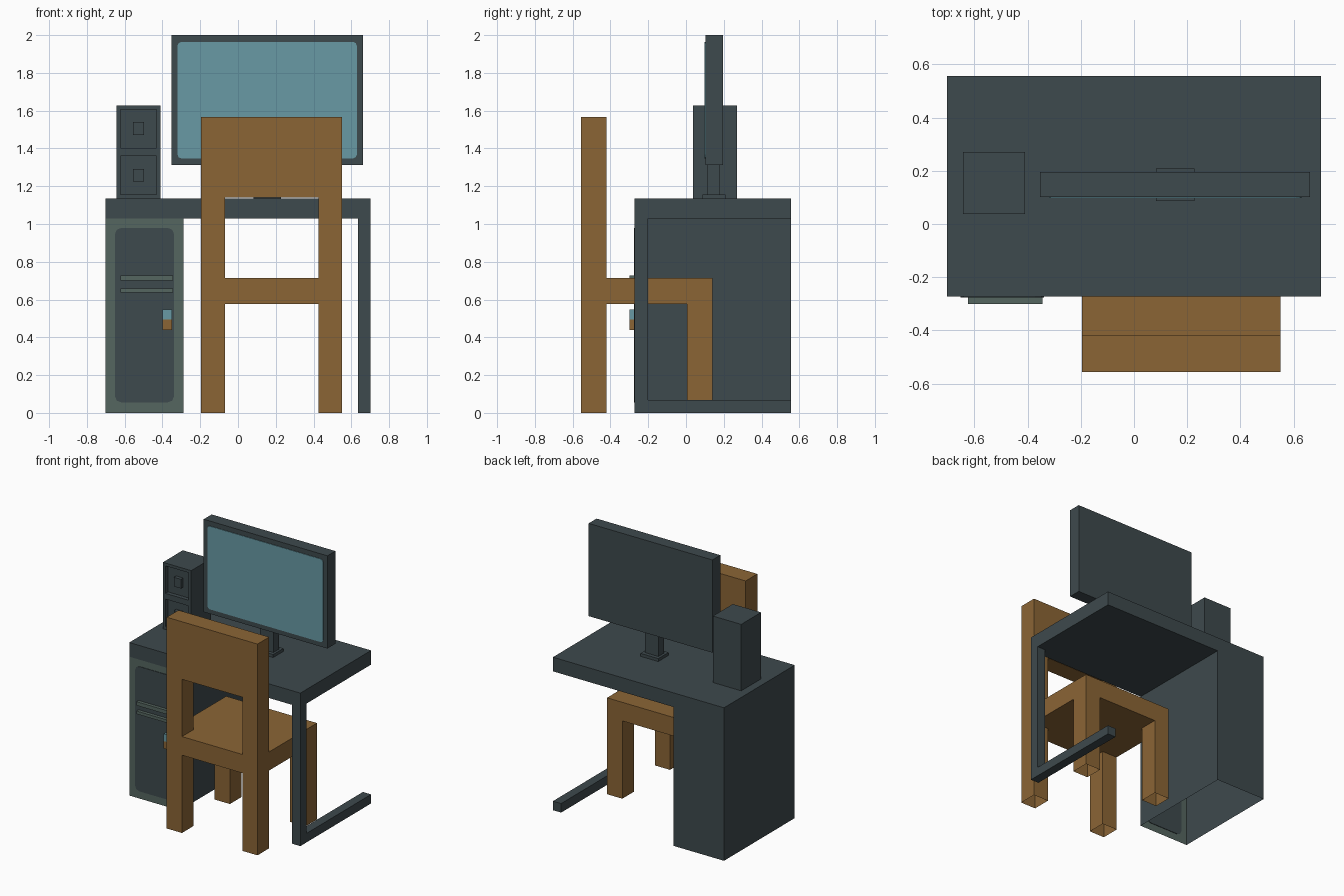
import bpy
import bmesh

cube = bpy.data.objects.get("Cube")
if cube:
    bpy.data.objects.remove(cube, do_unlink=True)


def make_material(name, rgb):
    mat = bpy.data.materials.new(name)
    mat.use_nodes = True
    colour = (*rgb, 1.0)
    mat.diffuse_color = colour
    mat.node_tree.nodes["Principled BSDF"].inputs["Base Color"].default_value = colour
    return mat


CHARCOAL = make_material("charcoal", (0.048, 0.067, 0.074))
GREEN = make_material("grey_green", (0.091, 0.133, 0.117))
WOOD = make_material("wood", (0.258, 0.130, 0.036))
BLUE = make_material("screen_blue", (0.138, 0.323, 0.376))


def box(name, mat, x, y, z, open_bottom=False, front=None, corner=0.0, recesses=()):
    """Box from ranges; corner rounds the edges along y, recesses sink the front."""
    bm = bmesh.new()
    bmesh.ops.create_cube(bm, size=1)
    for v in bm.verts:
        v.co = [lo + (c + 0.5) * (hi - lo) for c, (lo, hi) in zip(v.co, (x, y, z))]
    if corner:
        along_y = [e for e in bm.edges
                   if abs(e.verts[0].co.y - e.verts[1].co.y) > 0.5 * (y[1] - y[0])]
        bmesh.ops.bevel(bm, geom=along_y, offset=corner, segments=2,
                        profile=0.5, affect='EDGES')
    bm.normal_update()
    if open_bottom:
        bmesh.ops.delete(bm, geom=[f for f in bm.faces if f.normal.z < -0.9],
                         context='FACES')
    if recesses:
        # split the front at mid height, then inset each half and push it back
        mid = (z[0] + z[1]) / 2
        bmesh.ops.bisect_plane(bm, geom=bm.verts[:] + bm.edges[:] + bm.faces[:],
                               plane_co=(0, 0, mid), plane_no=(0, 0, 1))
        for rim, depth in recesses:
            bm.normal_update()
            for f in [f for f in bm.faces if f.normal.y < -0.9
                      and abs(f.calc_center_median().y - y[0]) < 1e-4]:
                bmesh.ops.inset_individual(bm, faces=[f], thickness=rim)
                inner = bmesh.ops.extrude_discrete_faces(bm, faces=[f])["faces"][0]
                for v in inner.verts:
                    v.co.y += depth
    mesh = bpy.data.meshes.new(name)
    mesh.materials.append(mat)
    if front:
        mesh.materials.append(front)
        for f in bm.faces:
            f.material_index = int(f.normal.y < -0.9)
    bm.to_mesh(mesh)
    bm.free()
    obj = bpy.data.objects.new(name, mesh)
    bpy.context.collection.objects.link(obj)
    return obj


# Desk: slab, side post and floor rail
FRONT, BACK = -0.272, 0.557
TOP = 1.135
box("desk_top", CHARCOAL, (-0.702, 0.702), (FRONT, BACK), (1.03, TOP))
box("desk_post", CHARCOAL, (0.635, 0.702), (FRONT, -0.2), (0, 1.03))
box("desk_rail", CHARCOAL, (0.635, 0.702), (-0.2, BACK), (0, 0.067))

# Cabinet with a green front, door panel, handle bars and tag
box("cabinet", CHARCOAL, (-0.702, -0.288), (FRONT, BACK), (0, 1.03),
    open_bottom=True, front=GREEN)
box("cabinet_door", CHARCOAL, (-0.652, -0.338), (FRONT - 0.004, FRONT + 0.004),
    (0.055, 0.98), corner=0.035)
for label, z in (("upper", (0.7, 0.728)), ("lower", (0.637, 0.659))):
    box(label + "_handle", GREEN, (-0.623, -0.343), (-0.3, FRONT), z)
for label, mat, z in (("upper", BLUE, (0.495, 0.548)), ("lower", WOOD, (0.44, 0.495))):
    box(label + "_tag", mat, (-0.4, -0.349), (-0.3, FRONT), z)

# Speaker with two sunken squares and a knob in each
box("speaker", CHARCOAL, (-0.642, -0.41), (0.037, 0.27), (TOP, 1.628),
    recesses=((0.03, 0.03),))
for label, z in (("lower", 1.258), ("upper", 1.505)):
    box(label + "_speaker_knob", CHARCOAL, (-0.555, -0.497), (0.04, 0.067),
        (z - 0.034, z + 0.034))

# Monitor and stand
box("monitor", CHARCOAL, (-0.353, 0.662), (0.102, 0.195), (1.312, 2.0))
box("screen", BLUE, (-0.32, 0.629), (0.098, 0.102), (1.347, 1.964), corner=0.02)
box("stand_neck", CHARCOAL, (0.1, 0.21), (0.115, 0.18), (1.155, 1.312))
box("stand_base", CHARCOAL, (0.082, 0.228), (0.087, 0.208), (TOP, 1.157))

# Chair: seat, backrest and mirrored legs
LEFT, RIGHT, LEG = 0.55, -0.195, 0.125
REAR, REAR_IN = (-0.557, -0.42), (0.005, 0.14)
box("seat", WOOD, (RIGHT, LEFT), (REAR[0], REAR_IN[1]), (0.577, 0.715))
box("backrest", WOOD, (RIGHT, LEFT), REAR, (1.14, 1.567))
for side, x in (("left", (LEFT - LEG, LEFT)), ("right", (RIGHT, RIGHT + LEG))):
    box(side + "_back_leg", WOOD, x, REAR, (0, 0.577), open_bottom=True)
    box(side + "_back_post", WOOD, x, REAR, (0.715, 1.14))
    box(side + "_front_leg", WOOD, x, REAR_IN, (0, 0.577), open_bottom=True)
